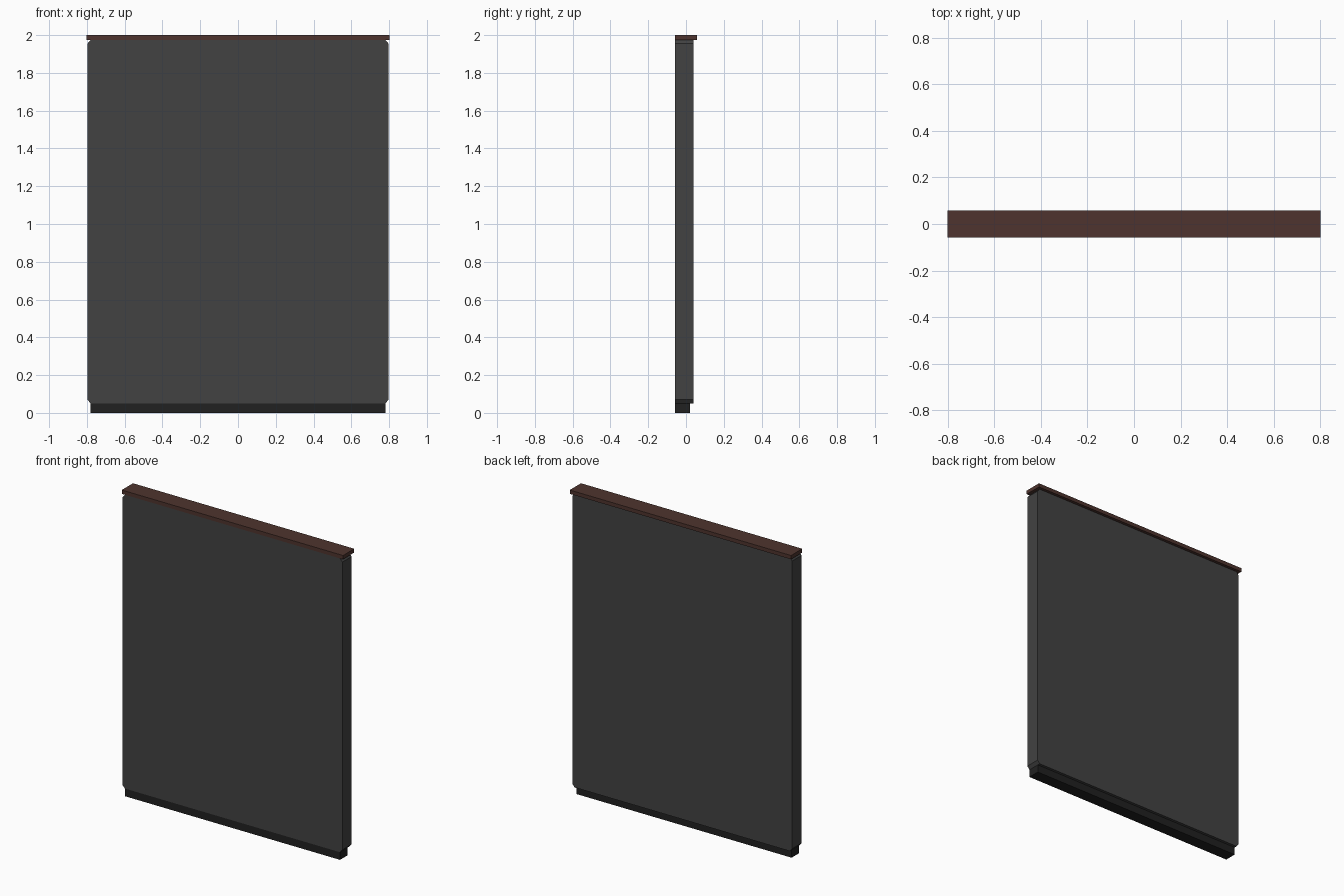
import bpy, bmesh

if "Cube" in bpy.data.objects:
    bpy.data.objects.remove(bpy.data.objects["Cube"])


def material(name, rgb):
    m = bpy.data.materials.new(name)
    m.diffuse_color = (*rgb, 1)
    m.use_nodes = True
    m.node_tree.nodes["Principled BSDF"].inputs["Base Color"].default_value = m.diffuse_color
    return m


def extrude_profile(name, profile, y0, y1, mat):
    """Extrude an x-z outline from y0 to y1."""
    bm = bmesh.new()
    face = bm.faces.new([bm.verts.new((x, y0, z)) for x, z in profile])
    ext = bmesh.ops.extrude_face_region(bm, geom=[face])
    verts = [v for v in ext["geom"] if isinstance(v, bmesh.types.BMVert)]
    bmesh.ops.translate(bm, verts=verts, vec=(0, y1 - y0, 0))
    bmesh.ops.recalc_face_normals(bm, faces=bm.faces)
    mesh = bpy.data.meshes.new(name)
    bm.to_mesh(mesh)
    bm.free()
    mesh.materials.append(mat)
    obj = bpy.data.objects.new(name, mesh)
    bpy.context.collection.objects.link(obj)
    return obj


def outline(half, z0, z1, cx=0, cz=0):
    """Symmetric rectangle, with optional cut corners."""
    if cx == 0:
        right = [(half, z0), (half, z1)]
    else:
        right = [(half - cx, z0), (half, z0 + cz), (half, z1 - cz), (half - cx, z1)]
    return right + [(-x, z) for x, z in reversed(right)]


FRONT = -0.058  # all parts are flush at the front

# recessed plinth
extrude_profile("plinth", outline(0.78, 0, 0.05), FRONT, 0.021,
                material("near black", (0.0152, 0.0152, 0.0152)))
# main panel with cut corners
extrude_profile("panel", outline(0.797, 0.05, 1.975, 0.017, 0.02), FRONT, 0.039,
                material("dark grey", (0.0545, 0.0545, 0.0545)))
# overhanging top cap
extrude_profile("top_cap", outline(0.802, 1.975, 2.0), FRONT, 0.058,
                material("dark brown", (0.0762, 0.0343, 0.0273)))
